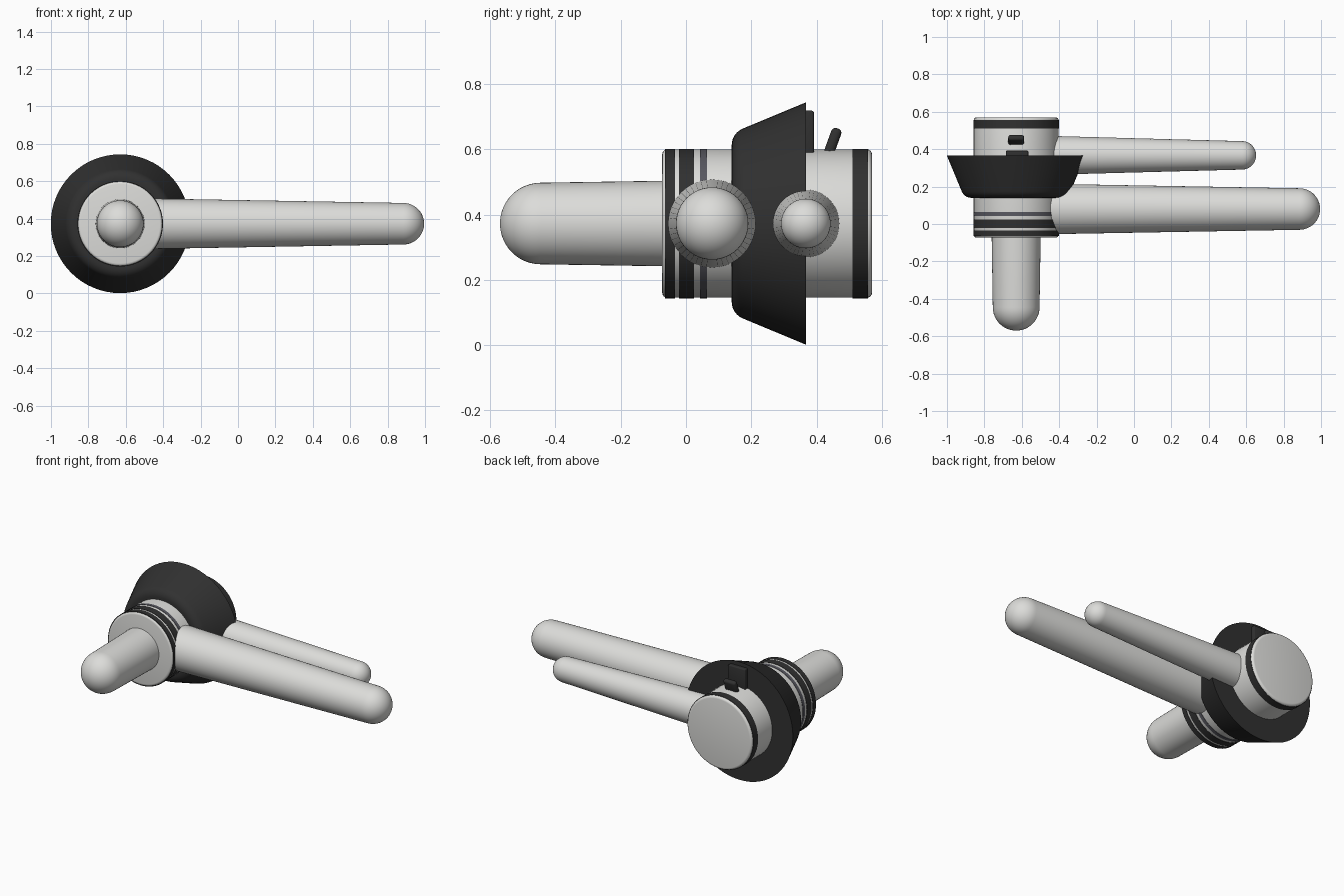
import bpy, bmesh
from math import sin, cos, pi, radians
from mathutils import Matrix, Vector

cube = bpy.data.objects.get("Cube")
if cube:
    bpy.data.objects.remove(cube, do_unlink=True)

HUB = Vector((-0.63, 0, 0.3725))      # hub axis runs along y
ALONG_Y = Matrix.Rotation(-pi / 2, 4, 'X')
ALONG_X = Matrix.Rotation(pi / 2, 4, 'Y')
TO_FRONT = Matrix.Rotation(pi / 2, 4, 'X')


def material(name, color):
    mat = bpy.data.materials.new(name)
    mat.use_nodes = True
    rgba = (*color, 1)
    mat.diffuse_color = rgba
    bsdf = mat.node_tree.nodes["Principled BSDF"]
    bsdf.inputs["Base Color"].default_value = rgba
    bsdf.inputs["Roughness"].default_value = 0.6
    return mat


LIGHT = material("light grey", (0.72, 0.72, 0.70))
BLACK = material("soft black", (0.03, 0.03, 0.03))
SLATE = material("slate grey", (0.10, 0.10, 0.12))


def finish(name, bm, mat, matrix):
    """Turn a bmesh into a named, placed and shaded object."""
    bmesh.ops.recalc_face_normals(bm, faces=bm.faces)
    mesh = bpy.data.meshes.new(name)
    bm.to_mesh(mesh)
    bm.free()
    mesh.transform(matrix)
    mesh.materials.append(mat)
    obj = bpy.data.objects.new(name, mesh)
    bpy.context.collection.objects.link(obj)
    bpy.ops.object.select_all(action='DESELECT')
    obj.select_set(True)
    bpy.context.view_layer.objects.active = obj
    bpy.ops.object.shade_smooth_by_angle(angle=radians(30))
    return obj


def lathe(name, profile, mat, matrix, steps=64):
    """Revolve (radius, height) points around the local z axis."""
    bm = bmesh.new()
    verts = [bm.verts.new((r, 0, h)) for r, h in profile]
    edges = [bm.edges.new(pair) for pair in zip(verts, verts[1:])]
    bmesh.ops.spin(bm, geom=verts + edges, axis=(0, 0, 1), cent=(0, 0, 0),
                   angle=2 * pi, steps=steps, use_duplicate=False)
    bmesh.ops.remove_doubles(bm, verts=bm.verts, dist=1e-5)
    return finish(name, bm, mat, matrix)


def arc(r, h, radius, start, end, n):
    """Points on a circle around (r, h)."""
    angles = [start + (end - start) * i / n for i in range(n + 1)]
    return [(r + radius * cos(a), h + radius * sin(a)) for a in angles]


def rod(name, base_r, tip_r, length, matrix):
    """Tapered rod with a round end."""
    dome = arc(0, length - tip_r, tip_r, 0, pi / 2, 12)
    return lathe(name, [(0, 0), (base_r, 0)] + dome, LIGHT, matrix, 48)


def block(name, size, place, tilt=0, bevel=0.006):
    """Small softened block."""
    bm = bmesh.new()
    bmesh.ops.create_cube(bm, size=1, matrix=Matrix.Diagonal((*size, 1)))
    bmesh.ops.bevel(bm, geom=bm.edges[:], offset=bevel, segments=3,
                    profile=0.5, affect='EDGES')
    return finish(name, bm, BLACK, Matrix.Translation(place) @ Matrix.Rotation(tilt, 4, 'X'))


hub_axis = Matrix.Translation(HUB) @ ALONG_Y

# Hub drum with rounded rims
drum = [(0, -0.073)] + arc(0.212, -0.058, 0.015, -pi / 2, 0, 4)
drum += arc(0.212, 0.555, 0.015, 0, pi / 2, 4) + [(0, 0.57)]
lathe("hub_drum", drum, LIGHT, hub_axis)

# Bands around the drum
for name, y0, y1, mat in (("front_band", -0.065, -0.034, BLACK),
                          ("middle_band", -0.021, 0.024, BLACK),
                          ("thin_band", 0.043, 0.064, SLATE),
                          ("rear_band", 0.51, 0.557, BLACK)):
    outer, inner = 0.229, 0.215
    lathe(name, [(inner, y0), (outer, y0), (outer, y1), (inner, y1)], mat, hub_axis)

# Flared collar with a rounded front shoulder and a flat back
collar = [(0.2, 0.14)] + arc(0.24, 0.195, 0.055, -pi / 2, -pi / 9, 8)
collar += [(0.371, 0.367), (0.2, 0.367)]
lathe("flared_collar", collar, BLACK, hub_axis)

# Front stub and the two side arms
rod("front_stub", 0.132, 0.125, 0.57, Matrix.Translation(HUB) @ TO_FRONT)
for name, y, base_r, tip_r, end_x in (("long_arm", 0.08, 0.136, 0.111, 0.995),
                                     ("short_arm", 0.367, 0.106, 0.076, 0.653)):
    start = HUB + Vector((0.1, y, 0))
    rod(name, base_r, tip_r, end_x - start.x, Matrix.Translation(start) @ ALONG_X)

# Latch tab on the collar and the tilted lever behind it
block("latch_tab", (0.12, 0.034, 0.14), (HUB.x + 0.005, 0.375, 0.648))
block("lever", (0.085, 0.032, 0.11), (HUB.x, 0.446, 0.612), radians(-20), 0.013)
